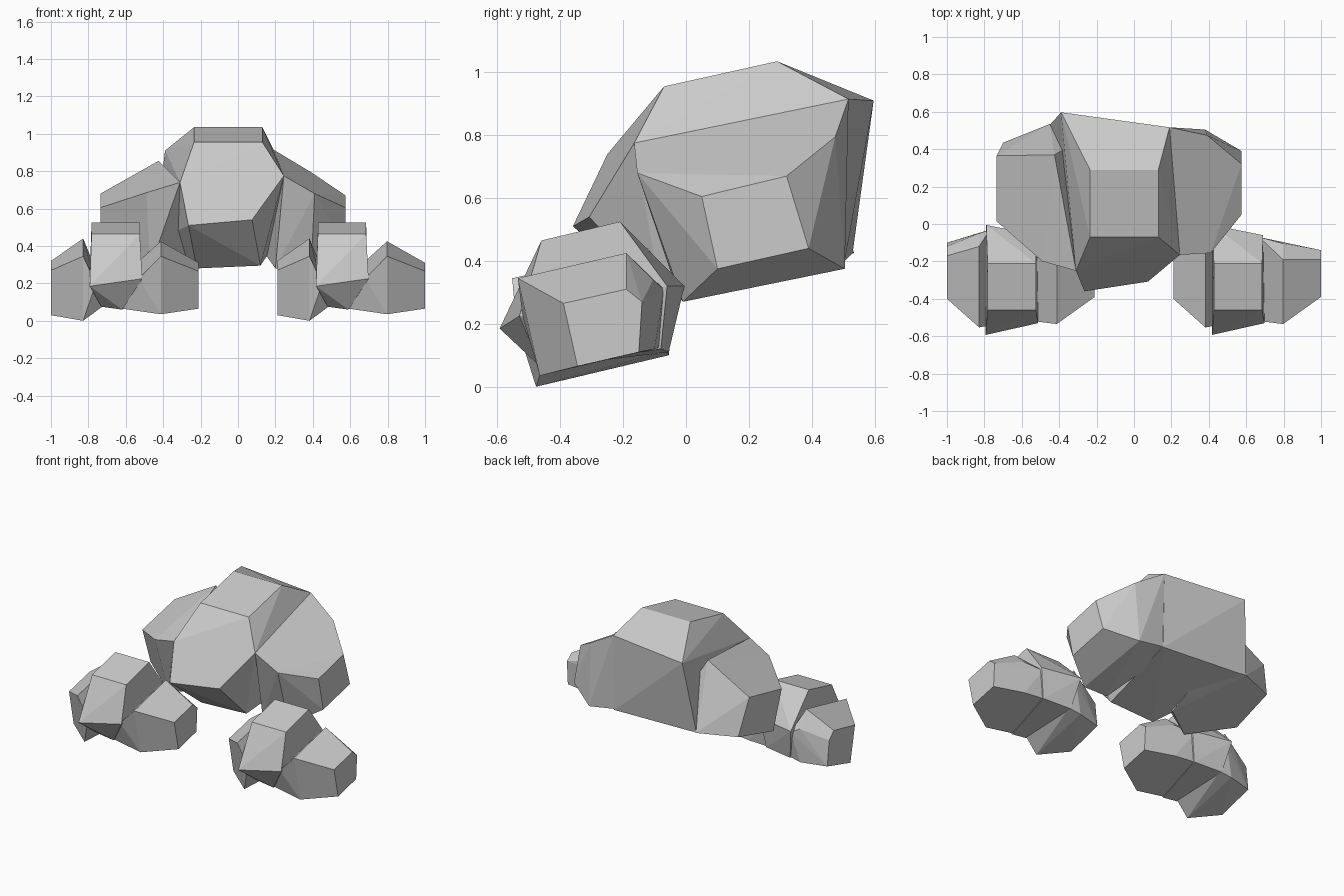
import bpy, bmesh, math


def rock(name, pts, shift=0.0):
    """Faceted boulder: convex hull of a few corner points."""
    bm = bmesh.new()
    for x, y, z in pts:
        bm.verts.new((x + shift, y, z))
    bmesh.ops.convex_hull(bm, input=bm.verts[:])
    loose = [v for v in bm.verts if not v.link_faces]
    bmesh.ops.delete(bm, geom=loose, context='VERTS')
    bmesh.ops.recalc_face_normals(bm, faces=bm.faces[:])
    me = bpy.data.meshes.new(name)
    bm.to_mesh(me)
    bm.free()
    ob = bpy.data.objects.new(name, me)
    bpy.context.collection.objects.link(ob)
    return ob


def rock_group(name, parts, shift=0.0):
    """Fuse the centre boulder with its shoulders into one shell."""
    body, *shoulders = [rock(name, p, shift) for p in parts]
    for s in shoulders:
        mod = body.modifiers.new("fuse", 'BOOLEAN')
        mod.operation, mod.solver, mod.object = 'UNION', 'EXACT', s
    dg = bpy.context.evaluated_depsgraph_get()
    bm = bmesh.new()
    bm.from_object(body, dg)
    bmesh.ops.remove_doubles(bm, verts=bm.verts[:], dist=.002)
    bmesh.ops.dissolve_limit(bm, angle_limit=math.radians(4),
                             verts=bm.verts[:], edges=bm.edges[:])
    body.modifiers.clear()
    bm.to_mesh(body.data)
    bm.free()
    for s in shoulders:
        bpy.data.objects.remove(s)
    body.name = name


# Large boulder group: tall centre with a shoulder on each side
large_centre = [
    (-.235, .29, 1.035), (.13, .29, 1.035), (-.235, -.07, .955), (.13, -.07, .955),
    (-.31, -.25, .74), (.245, -.165, .775), (-.39, .597, .91), (.19, .517, .915),
    (-.265, -.36, .51), (.075, -.308, .54),
    (-.22, -.08, .28), (.12, -.08, .295),
    (-.45, .53, .425), (-.3, .515, .435), (.07, .51, .42), (.19, .505, .4)]
large_left = [
    (-.31, -.25, .74), (-.49, -.2, .685), (-.735, .015, .605), (-.735, .365, .68),
    (-.425, .37, .855), (-.7, .435, .425), (-.45, .535, .425), (-.735, .105, .35),
    (-.47, -.08, .285), (-.25, .07, .3), (-.2, .5, .43)]
large_right = [
    (.245, -.165, .775), (.19, .517, .915), (.41, -.155, .68), (.575, .05, .605),
    (.575, .32, .67), (.39, .475, .795), (.38, .505, .375), (.575, .39, .44),
    (.575, .1, .375), (.39, -.01, .27), (.2, -.02, .28), (.1, .5, .42)]
rock_group("large_rock", [large_centre, large_left, large_right])

# Small boulder group, laid out once and placed on both sides
small_centre = [
    (-.783, -.21, .525), (-.525, -.21, .525), (-.783, -.46, .465), (-.525, -.46, .465),
    (-.793, -.593, .185), (-.512, -.53, .225), (-.73, -.46, .075), (-.62, -.46, .06),
    (-.79, -.005, .32), (-.52, -.06, .32), (-.75, -.055, .11), (-.55, -.08, .12)]
small_left = [
    (-.828, -.12, .44), (-.828, -.553, .345), (-1, -.4, .27), (-1, -.17, .32),
    (-1, -.12, .27), (-1, -.35, .03), (-1, -.1, .1), (-.828, -.477, 0),
    (-.828, -.05, .33), (-.828, -.055, .1), (-.77, -.03, .3), (-.74, -.06, .115),
    (-.76, -.54, .2), (-.72, -.45, .08)]
small_right = [
    (-.413, -.19, .425), (-.413, -.535, .345), (-.21, -.39, .265), (-.21, -.19, .31),
    (-.21, -.14, .27), (-.21, -.345, .065), (-.21, -.15, .11), (-.413, -.465, .035),
    (-.413, -.105, .34), (-.413, -.1, .12),
    (-.53, -.52, .225), (-.62, -.455, .065), (-.54, -.07, .31), (-.57, -.085, .125)]
for side, shift in (("west", 0.0), ("east", 1.21)):
    rock_group(f"small_rock_{side}", [small_centre, small_left, small_right], shift)
